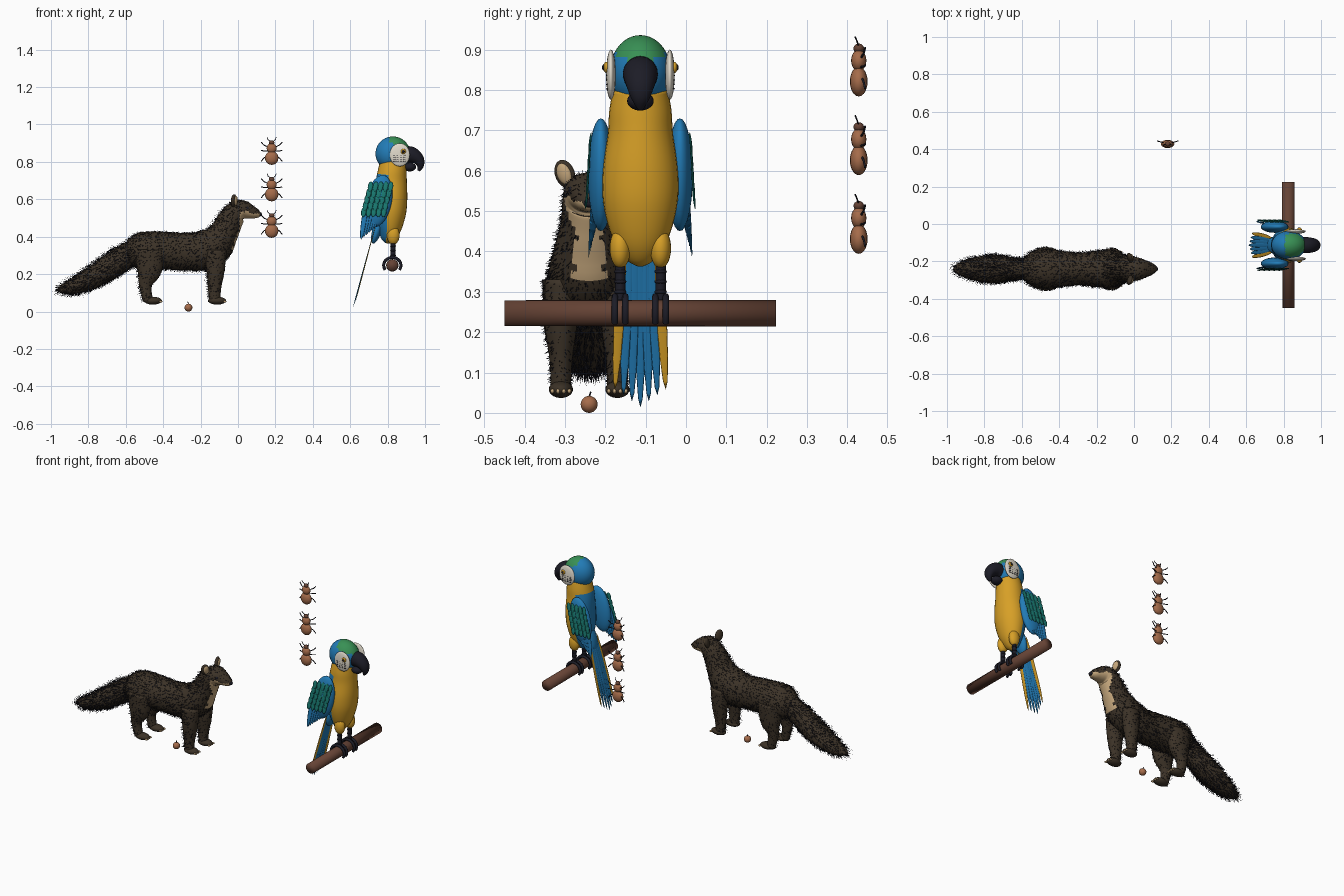
import bpy, bmesh, math, random
from mathutils import Vector, Matrix

random.seed(4)
if "Cube" in bpy.data.objects:
    bpy.data.objects.remove(bpy.data.objects["Cube"])


def material(name, r, g, b):
    m = bpy.data.materials.new(name)
    m.use_nodes = True
    m.diffuse_color = (r, g, b, 1)
    bsdf = m.node_tree.nodes["Principled BSDF"]
    bsdf.inputs["Base Color"].default_value = (r, g, b, 1)
    bsdf.inputs["Roughness"].default_value = 0.7
    return m


FUR = material("dark brown fur", .045, .032, .02)
BLACK = material("blue black", .012, .012, .02)
CREAM = material("cream", .55, .38, .2)
BLUE = material("feather blue", .016, .2, .47)
YELLOW = material("golden yellow", .68, .35, .02)
GREEN = material("crown green", .04, .28, .09)
WHITE = material("chalk white", .75, .7, .6)
TEAL = material("teal", .01, .2, .17)
WOOD = material("bark brown", .13, .055, .035)
SHELL = material("shell brown", .38, .15, .07)


def finish(name, bm, *mats, rule=None):
    """Turn a bmesh into a smooth object; rule picks a material per face."""
    bmesh.ops.recalc_face_normals(bm, faces=bm.faces)
    mesh = bpy.data.meshes.new(name)
    bm.to_mesh(mesh)
    bm.free()
    for m in mats:
        mesh.materials.append(m)
    for p in mesh.polygons:
        p.use_smooth = True
        if rule:
            p.material_index = int(rule(p.center, p.normal))
    ob = bpy.data.objects.new(name, mesh)
    bpy.context.collection.objects.link(ob)
    return ob


def blob(bm, center, radii, rot=Matrix(), detail=16):
    matrix = Matrix.Translation(center) @ rot.to_4x4() @ Matrix.Diagonal((*radii, 1))
    bmesh.ops.create_uvsphere(bm, u_segments=detail, v_segments=detail // 2 + 2, radius=1, matrix=matrix)


def ellipsoid(name, mat, center, radii, rot=Matrix(), detail=24):
    bm = bmesh.new()
    blob(bm, center, radii, rot, detail)
    return finish(name, bm, mat)


def blade(bm, base, tip, width, facing, thick=.003):
    """Flat pointed feather from base to tip."""
    base, tip = Vector(base), Vector(tip)
    along = (tip - base).normalized()
    across = along.cross(Vector(facing)).normalized()
    rot = Matrix((across.cross(along), across, along)).transposed()
    blob(bm, (base + tip) / 2, (thick, width, (tip - base).length / 2), rot, 10)


def loft(name, y, sections, *mats, rule=None, steps=5, sides=28):
    """Elliptical rings (x, z, side radius, depth radius) along a path in the xz plane."""
    rows = [Vector(s) for s in sections]
    rows = [rows[0]] + rows + [rows[-1]]
    rings = []
    for a, b, c, d in zip(rows, rows[1:], rows[2:], rows[3:]):
        for k in range(steps):
            t = k / steps
            rings.append((b * 2 + (c - a) * t + (a * 2 - b * 5 + c * 4 - d) * t**2
                          + (b * 3 - a - c * 3 + d) * t**3) / 2)
    rings.append(rows[-1])
    bm = bmesh.new()
    loops = []
    for i, r in enumerate(rings):
        t = (rings[min(i + 1, len(rings) - 1)] - rings[max(i - 1, 0)]).xy.normalized()
        loop = []
        for k in range(sides):
            a = math.tau * k / sides
            depth = r.w * math.sin(a)
            loop.append(bm.verts.new((r.x - t.y * depth, y + r.z * math.cos(a), r.y + t.x * depth)))
        loops.append(loop)
    for p, q in zip(loops, loops[1:]):
        for k in range(sides):
            j = (k + 1) % sides
            bm.faces.new((p[k], p[j], q[j], q[k]))
    bm.faces.new(loops[0])
    bm.faces.new(loops[-1])
    return finish(name, bm, *mats, rule=rule)


def tube(name, mat, radius, points):
    cu = bpy.data.curves.new(name, "CURVE")
    cu.dimensions = "3D"
    cu.bevel_depth = radius
    cu.bevel_resolution = 2
    cu.use_fill_caps = True
    sp = cu.splines.new("POLY")
    sp.points.add(len(points) - 1)
    for p, co in zip(sp.points, points):
        p.co = (*co, 1)
    cu.materials.append(mat)
    bpy.context.collection.objects.link(bpy.data.objects.new(name, cu))


def add_fur(ob, count, length):
    """Scatter fine swept-back hairs over the brown faces."""
    polys = [p for p in ob.data.polygons if p.material_index == 0 and len(p.vertices) == 4]
    bm = bmesh.new()
    for p in random.choices(polys, [p.area for p in polys], k=count):
        a, b, c, d = (ob.data.vertices[i].co for i in p.vertices)
        root = a.lerp(b, random.random()).lerp(d.lerp(c, random.random()), random.random())
        sweep = p.normal * .6 + Vector((-.7, 0, -.3)) + Vector([random.uniform(-.3, .3) for _ in "xyz"])
        tip = bm.verts.new(root + sweep * length * random.uniform(.5, 1))
        side = sweep.cross(p.normal).normalized() * .0013
        base = [bm.verts.new(root + o) for o in (side, -side, p.normal * .002)]
        for k in range(3):
            bm.faces.new((base[k], base[k - 1], tip))
    finish(ob.name + "_hairs", bm, BLACK)


# Furry mammal: torso, neck and head in one sweep
MY = -.24


def throat(c, n):
    limit = .35 if c.x > .01 else .74
    return c.x > -.08 and c.z > .33 and n.x * .6 - n.z * .8 > limit


torso = loft("mammal_body", MY, [
    (-.60, .33, .04, .05), (-.55, .325, .09, .09), (-.47, .325, .105, .102), (-.38, .325, .095, .1),
    (-.28, .32, .087, .1), (-.19, .325, .098, .104), (-.12, .36, .098, .1), (-.075, .42, .083, .078),
    (-.045, .48, .069, .07), (-.01, .53, .066, .06), (.025, .543, .06, .052), (.06, .535, .046, .04),
    (.095, .524, .032, .027), (.117, .517, .016, .014)], FUR, CREAM, rule=throat, sides=36)
tail = loft("mammal_tail", MY, [
    (-.53, .34, .05, .06), (-.64, .27, .06, .068), (-.75, .197, .076, .062),
    (-.87, .138, .058, .044), (-.94, .12, .03, .024), (-.965, .117, .01, .008)], FUR)
add_fur(torso, 3500, .02)
add_fur(tail, 2200, .03)

for side, s in (("right", -1), ("left", 1)):
    y = MY + s * .07
    front = loft("front_leg_" + side, y, [
        (-.12, .33, .04, .06), (-.12, .22, .04, .048), (-.125, .13, .028, .036), (-.125, .055, .025, .028)], FUR)
    hind = loft("hind_leg_" + side, y, [
        (-.47, .33, .045, .08), (-.475, .22, .043, .066), (-.495, .14, .028, .034), (-.48, .055, .024, .026)], FUR)
    for leg in (front, hind):
        add_fur(leg, 400, .015)
    for x in (-.112, -.455):
        ellipsoid("paw_" + side, FUR, (x, y, .058), (.048, .03, .021))
        bm = bmesh.new()
        for k in range(4):
            blob(bm, (x + .042, y + (k - 1.5) * .014, .054), (.009, .005, .006), detail=8)
        finish("claws_" + side, bm, CREAM)
    tilt = Matrix.Rotation(-.35 * s, 3, "X") @ Matrix.Rotation(s * .4, 3, "Z")
    ellipsoid("ear_" + side, FUR, (-.022, MY + s * .06, .592), (.014, .026, .036), tilt)
    ellipsoid("inner_ear_" + side, CREAM, (-.012, MY + s * .062, .592), (.009, .018, .027), tilt)
    ellipsoid("mammal_eye_" + side, BLACK, (.048, MY + s * .043, .552), (.01, .008, .01))
ellipsoid("mammal_nose", BLACK, (.117, MY, .52), (.011, .014, .011))

# Fallen nut with a stem
ellipsoid("nut", SHELL, (-.265, MY, .021), (.021, .021, .021))
tube("nut_stem", BLACK, .002, [(-.265, MY, .04), (-.268, MY + .004, .052)])

# Perch
PX, PY, PZ = .825, -.113, .247
bm = bmesh.new()
bmesh.ops.create_cone(bm, cap_ends=True, segments=24, radius1=.033, radius2=.032, depth=.673,
                      matrix=Matrix.Translation((PX, PY, PZ)) @ Matrix.Rotation(math.pi / 2, 4, "X"))
finish("perch", bm, WOOD)

# Bird: body with blue back, head with green crown, hooked beak
loft("bird_body", PY, [
    (.83, .80, .068, .07), (.825, .75, .077, .077), (.82, .69, .081, .083), (.82, .6, .093, .085),
    (.815, .52, .092, .082), (.81, .44, .072, .062), (.8, .385, .04, .036), (.795, .365, .01, .01)],
    YELLOW, BLUE, rule=lambda c, n: n.x < -.3 and c.z < .73)
HEAD = Vector((.828, PY, .844))
bm = bmesh.new()
blob(bm, HEAD, (.093, .076, .092), detail=40)
finish("bird_head", bm, BLUE, GREEN,
       rule=lambda c, n: c.x > HEAD.x - .02 and c.z - HEAD.z + .3 * (c.x - HEAD.x) > .055)
loft("upper_beak", PY, [
    (.88, .835, .042, .045), (.925, .838, .043, .044), (.962, .815, .036, .033),
    (.975, .782, .024, .02), (.966, .752, .007, .007)], BLACK)
ellipsoid("lower_beak", BLACK, (.918, PY, .773), (.034, .033, .024))

for side, s in (("right", -1), ("left", 1)):
    # Face patch, eye and the short dark lines
    ellipsoid("face_patch_" + side, WHITE, (.865, PY + s * .073, .838), (.054, .012, .062))
    ellipsoid("iris_" + side, YELLOW, (.884, PY + s * .084, .856), (.014, .008, .014))
    ellipsoid("pupil_" + side, BLACK, (.884, PY + s * .09, .856), (.008, .005, .008))
    bm = bmesh.new()
    for row in range(4):
        for col in range(4):
            blob(bm, (.835 + col * .018, PY + s * .0825, .836 - row * .011), (.007, .003, .002), detail=8)
    finish("face_lines_" + side, bm, BLACK)

    # Wing: shoulder, layered coverts, long flight feathers
    lean = Matrix.Rotation(.2, 3, "Y")
    ellipsoid("wing_" + side, BLUE, (.752, PY + s * .098, .59), (.07, .032, .142), lean)
    out = (0, s, 0)
    bm = bmesh.new()
    for row in range(5):
        for col in range(5):
            x, z = .712 + col * .027 - row * .009, .675 - row * .034
            y = PY + s * (.122 + row * .002)
            blade(bm, (x, y, z + .02), (x - .008, y + s * .006, z - .034), .014, out)
    finish("wing_coverts_" + side, bm, TEAL)
    bm = bmesh.new()
    for k in range(8):
        y = PY + s * (.128 - k * .003)
        blade(bm, (.69 + k * .015, y - s * .012, .6), (.658 + k * .014, y, .385 + k * .012), .014, out)
    finish("flight_feathers_" + side, bm, BLUE)

    # Thigh, shank and toes curled over the perch
    y = PY + s * .05
    ellipsoid("thigh_" + side, YELLOW, (.83, y, .408), (.034, .026, .05))
    tube("shank_" + side, BLACK, .013, [(.83, y, .38), (.828, y, .28)])
    for k in range(3):
        ellipsoid("shank_ring_" + side, BLACK, (.829, y, .3 + k * .025), (.0155, .0155, .007), detail=12)
    for t in (-.013, .013):
        arc = [math.radians(a) for a in range(-35, 216, 10)]
        tube("toe_" + side, BLACK, .008,
             [(PX + .046 * math.cos(a), y + t, PZ + .042 * math.sin(a)) for a in arc])

# Long tail fan with yellow outer feathers
for name, mat, spread in (("tail_feathers", BLUE, range(-2, 3)), ("outer_tail_feathers", YELLOW, (-3, 3))):
    bm = bmesh.new()
    for k in spread:
        blade(bm, (.735, PY + k * .013, .46), (.612 + abs(k) * .006, PY + k * .021, .013 + abs(k) * .015),
              .013, (1, 0, -.25), .002)
    finish(name, bm, mat)
ellipsoid("tail_base", BLUE, (.745, PY, .44), (.025, .045, .08), Matrix.Rotation(.3, 3, "Y"))

# Three climbing beetles
for z in (.845, .65, .455):
    c = Vector((.18, .428, z))
    bm = bmesh.new()
    blob(bm, c + Vector((0, 0, -.024)), (.036, .022, .037))
    blob(bm, c + Vector((0, 0, .028)), (.027, .019, .027))
    finish("beetle_body", bm, SHELL)
    ellipsoid("beetle_head", WOOD, c + Vector((0, 0, .058)), (.015, .013, .012))
    for s in (-1, 1):
        tube("beetle_antenna", BLACK, .002,
             [c + Vector(p) for p in ((s * .006, 0, .062), (s * .02, -.004, .075), (s * .024, -.009, .087))])
        for h, rise in ((.035, .025), (.012, .004), (-.012, -.03)):
            tube("beetle_leg", BLACK, .0027,
                 [c + Vector(p) for p in ((s * .02, .006, h), (s * .042, .012, h + rise * .4), (s * .056, .016, h + rise))])
